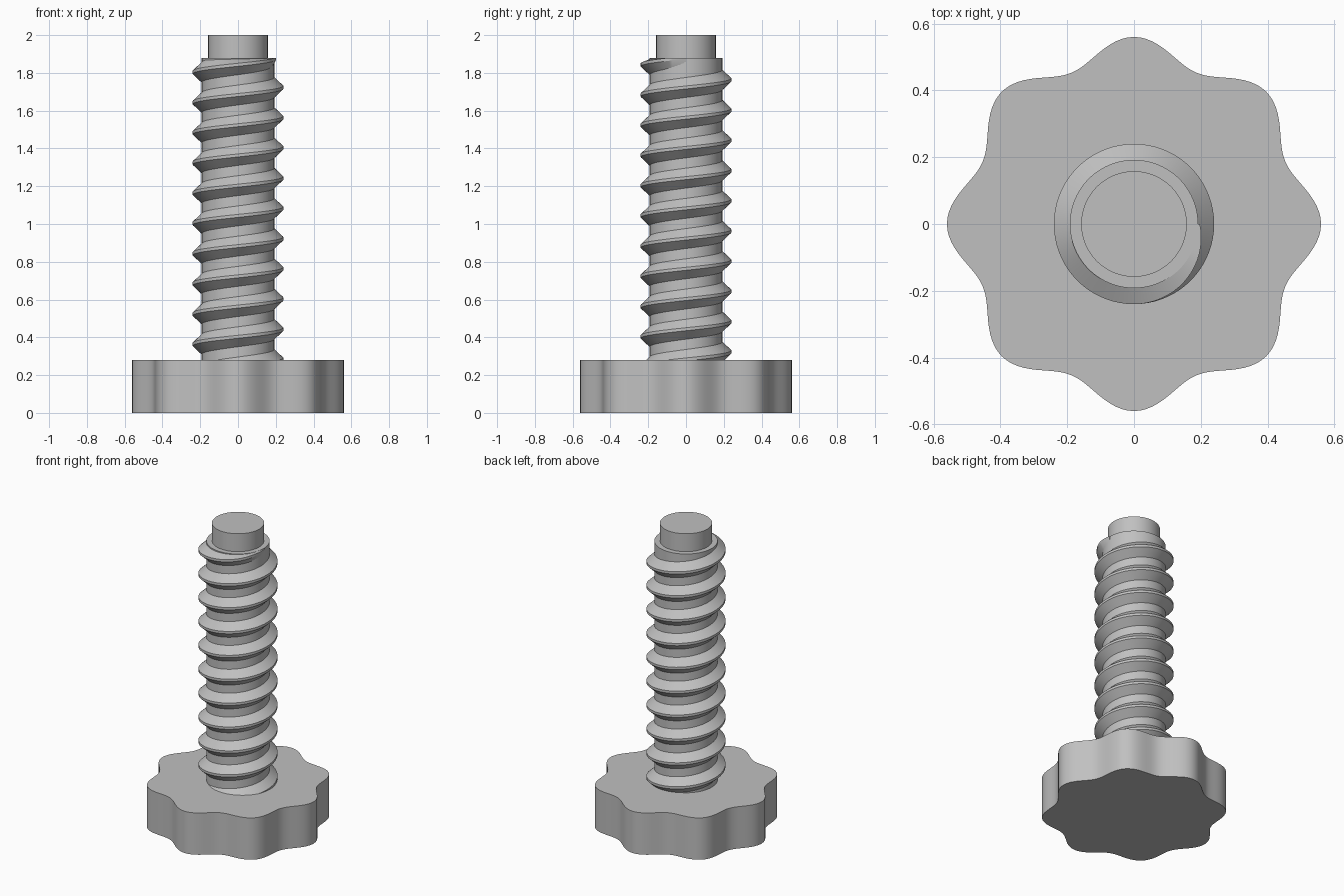
import bpy, bmesh, math

if "Cube" in bpy.data.objects:
    bpy.data.objects.remove(bpy.data.objects["Cube"])

grey = bpy.data.materials.new("plain_grey")
grey.diffuse_color = (0.53, 0.53, 0.53, 1)
grey.use_nodes = True
grey.node_tree.nodes["Principled BSDF"].inputs["Base Color"].default_value = grey.diffuse_color


def finish(name, bm):
    bmesh.ops.recalc_face_normals(bm, faces=bm.faces)
    mesh = bpy.data.meshes.new(name)
    bm.to_mesh(mesh)
    bm.free()
    mesh.materials.append(grey)
    ob = bpy.data.objects.new(name, mesh)
    bpy.context.collection.objects.link(ob)
    bpy.ops.object.select_all(action='DESELECT')
    bpy.context.view_layer.objects.active = ob
    ob.select_set(True)
    bpy.ops.object.shade_smooth_by_angle(angle=math.radians(30))
    return ob


def prism(name, radius, z0, z1, n):
    """Upright solid whose outline radius is a function of the angle."""
    bm = bmesh.new()
    ring = []
    for i in range(n):
        a = math.tau * i / n
        ring.append(bm.verts.new((radius(a) * math.cos(a), radius(a) * math.sin(a), z0)))
    base = bm.faces.new(ring)
    top = bmesh.ops.extrude_face_region(bm, geom=[base])
    bmesh.ops.translate(bm, vec=(0, 0, z1 - z0),
                        verts=[v for v in top["geom"] if isinstance(v, bmesh.types.BMVert)])
    return finish(name, bm)


# Eight-lobed hand knob, plain shaft and smooth end pin
prism("knob", lambda a: 0.525 + 0.035 * math.cos(8 * a), 0, 0.28, 192)
prism("shaft_core", lambda a: 0.192, 0.27, 1.88, 96)
prism("end_pin", lambda a: 0.158, 1.87, 2.0, 96)

# Right-hand thread: a trapezoid swept up a helix, fading out over the last quarter turn
PITCH, START, TURNS, STEPS = 0.16, 0.283, 10, 72
CORE, CREST = 0.18, 0.24
bm = bmesh.new()
rings = []
for i in range(-STEPS // 2, TURNS * STEPS + 1):
    t = i / STEPS
    fade = min(1, max(0, (TURNS - t) * 4))
    crest = 0.197 + (CREST - 0.197) * math.sin(fade * math.pi / 2)
    a = math.tau * t
    section = ((CORE, -0.064), (crest, -0.008), (crest, 0.008), (CORE, 0.064))
    rings.append([bm.verts.new((r * math.cos(a), r * math.sin(a),
                                min(START + PITCH * t + dz, 1.879)))
                  for r, dz in section])
for lo, hi in zip(rings, rings[1:]):
    for k in range(4):
        m = (k + 1) % 4
        bm.faces.new((lo[k], lo[m], hi[m], hi[k]))
bm.faces.new(rings[0])
bm.faces.new(rings[-1])
finish("thread", bm)
